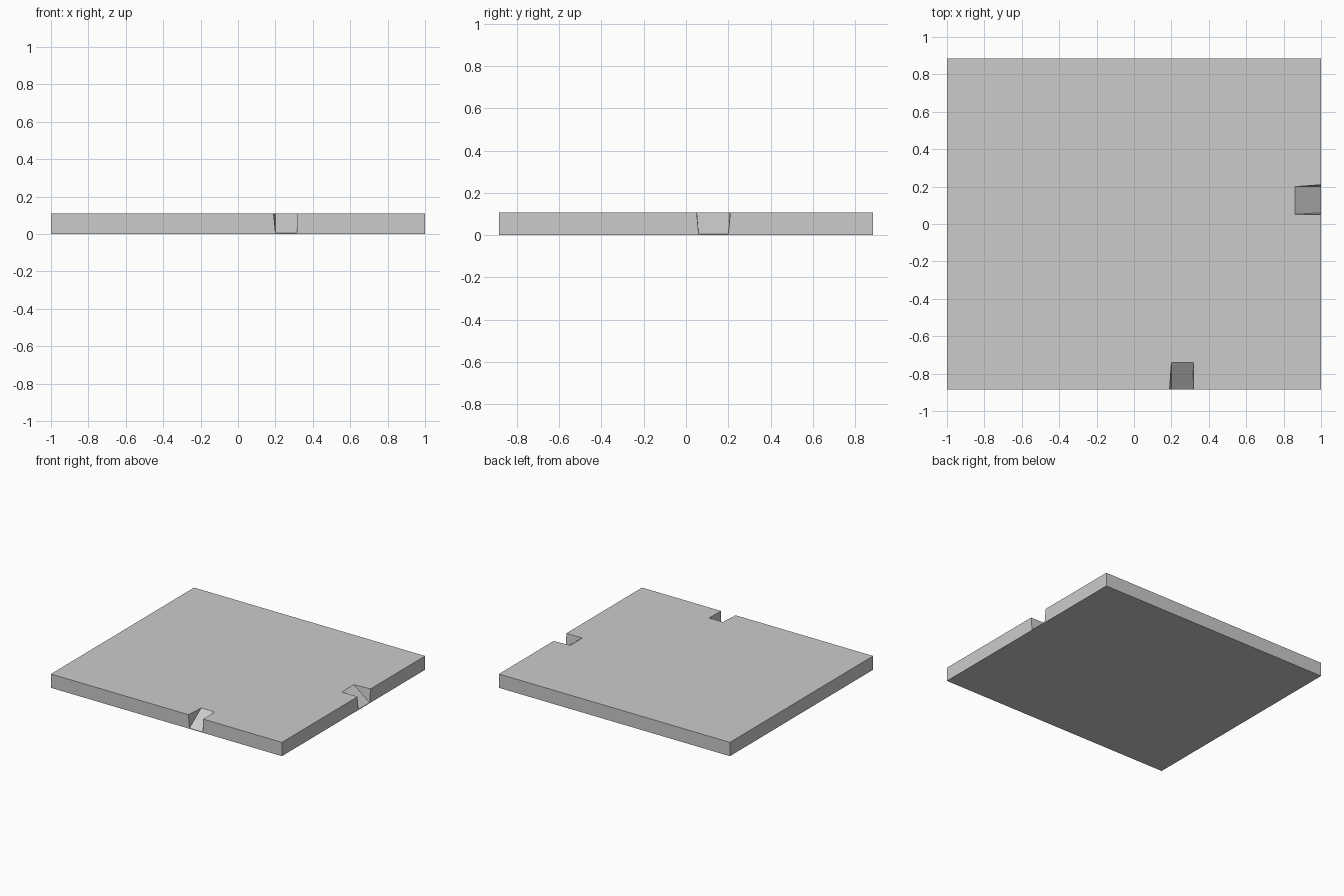
import bpy, bmesh
from mathutils import Vector

if "Cube" in bpy.data.objects:
    bpy.data.objects.remove(bpy.data.objects["Cube"])

HALF_X, HALF_Y, H = 1.0, 0.885, 0.108
FLOOR = 0.005   # thin lip left under each notch


def make_object(name, bm):
    bmesh.ops.recalc_face_normals(bm, faces=bm.faces)
    mesh = bpy.data.meshes.new(name)
    bm.to_mesh(mesh)
    bm.free()
    obj = bpy.data.objects.new(name, mesh)
    bpy.context.collection.objects.link(obj)
    return obj


def notch_cutter(name, place, depth, inner, top, bottom):
    """Sloping wedge; place(s, d, z) maps along-edge, inward depth and height."""
    pts = []
    for i in (0, 1):
        pts += [(inner[i], depth, H), (inner[i], depth, H + 0.03),
                (top[i], 0, H), (top[i], 0, H + 0.03),
                (top[i], -0.03, H + 0.03),
                (bottom[i], 0, FLOOR), (bottom[i], -0.03, FLOOR)]
    bm = bmesh.new()
    for p in pts:
        bm.verts.new(place(*p))
    res = bmesh.ops.convex_hull(bm, input=bm.verts)
    loose = [v for v in bm.verts if not v.link_faces]
    bmesh.ops.delete(bm, geom=loose, context='VERTS')
    obj = make_object(name, bm)
    obj.hide_render = True
    obj.hide_set(True)
    return obj


# Flat slab
bm = bmesh.new()
bmesh.ops.create_cube(bm, size=1)
bmesh.ops.scale(bm, vec=(2 * HALF_X, 2 * HALF_Y, H), verts=bm.verts)
bmesh.ops.translate(bm, vec=(0, 0, H / 2), verts=bm.verts)
slab = make_object("slab", bm)

# Sloping notches in the front and right edges
cutters = [
    notch_cutter("front_notch_cutter",
                 lambda s, d, z: Vector((s, -HALF_Y + d, z)),
                 0.145, (0.2, 0.318), (0.19, 0.318), (0.2, 0.314)),
    notch_cutter("right_notch_cutter",
                 lambda s, d, z: Vector((HALF_X - d, s, z)),
                 0.138, (0.052, 0.2), (0.05, 0.21), (0.06, 0.2)),
]
for c in cutters:
    mod = slab.modifiers.new(c.name, 'BOOLEAN')
    mod.operation = 'DIFFERENCE'
    mod.solver = 'EXACT'
    mod.object = c
